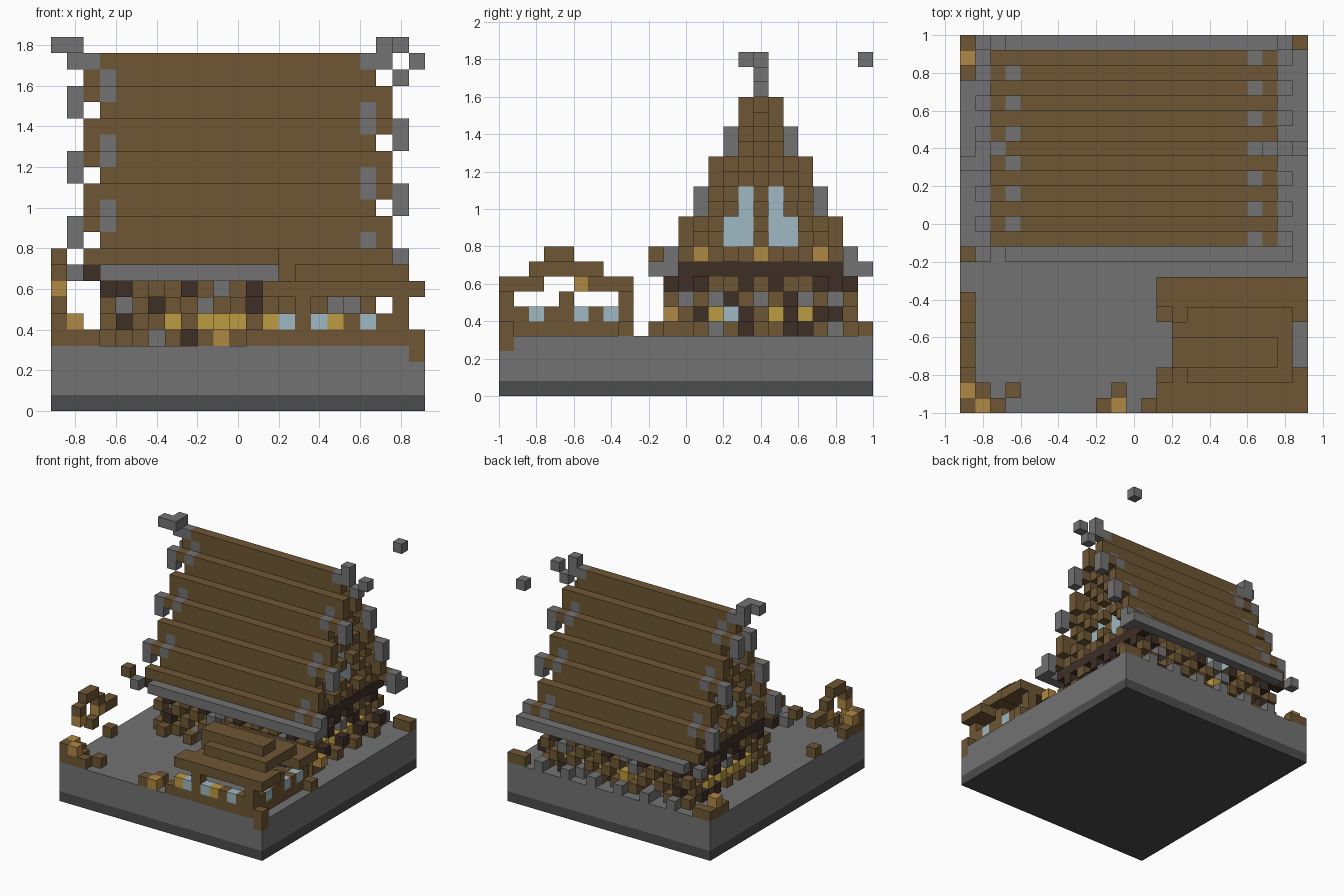
import bpy, bmesh
from mathutils import Vector

if "Cube" in bpy.data.objects:
    bpy.data.objects.remove(bpy.data.objects["Cube"])

V = 0.08                                   # edge of one block
ORIGIN = Vector((-0.92, -1.0, 0.0))
COLOURS = {
    "g": ("stone_grey", (0.17, 0.17, 0.17)),
    "s": ("dark_stone", (0.072, 0.072, 0.072)),
    "b": ("wood_brown", (0.156, 0.093, 0.034)),
    "d": ("dark_wood", (0.048, 0.028, 0.019)),
    "o": ("ochre_wood", (0.434, 0.25, 0.058)),
    "y": ("gold", (0.503, 0.328, 0.054)),
    "c": ("pale_glass", (0.342, 0.479, 0.539)),
}
KEYS = list(COLOURS)
MATS = []
for name, rgb in COLOURS.values():
    m = bpy.data.materials.new(name)
    m.use_nodes = True
    m.diffuse_color = (*rgb, 1)
    m.node_tree.nodes["Principled BSDF"].inputs["Base Color"].default_value = (*rgb, 1)
    MATS.append(m)


def build(name, cells):
    """Mesh the outer faces of a set of coloured blocks."""
    bm = bmesh.new()
    verts = {}

    def vert(p):
        if p not in verts:
            verts[p] = bm.verts.new(ORIGIN + Vector(p) * V)
        return verts[p]

    for cell, colour in cells.items():
        for axis in range(3):
            for side in (0, 1):
                near = list(cell)
                near[axis] += 2 * side - 1
                if tuple(near) in cells:
                    continue
                ring = []
                for u, w in ((0, 0), (1, 0), (1, 1), (0, 1)):
                    p = list(cell)
                    p[axis] += side
                    p[(axis + 1) % 3] += u
                    p[(axis + 2) % 3] += w
                    ring.append(vert(tuple(p)))
                face = bm.faces.new(ring if side else ring[::-1])
                face.material_index = KEYS.index(colour)
    me = bpy.data.meshes.new(name)
    bm.to_mesh(me)
    bm.free()
    for m in MATS:
        me.materials.append(m)
    ob = bpy.data.objects.new(name, me)
    bpy.context.collection.objects.link(ob)


def box(cells, colour, xs, ys, zs):
    """Fill inclusive block ranges with one colour."""
    for i in range(xs[0], xs[1] + 1):
        for j in range(ys[0], ys[1] + 1):
            for k in range(zs[0], zs[1] + 1):
                cells[i, j, k] = colour


# Ground slab
base = {}
box(base, "s", (0, 22), (0, 24), (0, 0))
box(base, "g", (0, 22), (0, 24), (1, 3))
box(base, "b", (22, 22), (0, 0), (3, 3))
build("ground_slab", base)

# Stepped main roof with grey patches near its ends
roof = {}
for n in range(7):
    for j in {11 + n, 23 - n}:
        for k in (8 + 2 * n, 9 + 2 * n):
            if k == 8:
                continue
            box(roof, "b", (3, 19), (j, j), (k, k))
            if k % 4 in (3, 0):
                roof[3, j, k] = "g"
            if k % 4 in (1, 2):
                roof[19, j, k] = "g"
build("main_roof", roof)

eaves = {}
for j in (10, 24):
    box(eaves, "g", (3, 20), (j, j), (8, 8))
build("roof_eaves", eaves)

# Staggered trim along both gable edges
trim = {}
for n in range(7):
    for j in {11 + n, 23 - n}:
        for k in (8 + 2 * n, 9 + 2 * n):
            if k % 4 != 2:
                trim[2, j, k] = "d" if k == 8 else "b"
            if k % 4 != 0:
                trim[20, j, k] = "b"
            if k % 4 in (2, 3):
                trim[1, j, k] = "g"
            elif k < 21:
                trim[21, j, k] = "g"
for j in (10, 24):
    trim[1, j, 8] = trim[21, j, 8] = "g"
trim[2, 17, 21] = trim[20, 17, 21] = "g"
build("gable_trim", trim)

# Ridge ornaments
ridge = dict.fromkeys([(1, 17, 22), (1, 16, 22), (0, 16, 22), (1, 17, 21),
                       (20, 17, 22), (22, 17, 21), (21, 24, 22)], "g")
build("ridge_ornaments", ridge)

# Gable walls with paired windows
gables = {}
for n in range(6):
    for k in (9 + 2 * n, 10 + 2 * n):
        for j in range(12 + n, 23 - n):
            off = abs(j - 17)
            glass = (off == 1 and 10 <= k <= 13) or (off == 2 and k in (10, 11))
            colour = "c" if glass else "b"
            if k == 9 and off % 4 == 0:
                colour = "o"
            for i, out in ((4, 3), (18, 19)):
                gables[i, j, k] = colour
                if not glass and (j + k) % 2:
                    gables[out, j, k] = colour
for i in (3, 19):
    box(gables, "d", (i, i), (11, 23), (8, 8))
build("gable_walls", gables)

# Patchwork lower walls, every other block standing out
LONG = {7: "ddbbbdbgbdbbbbddb", 6: "gbbdbbgbbdbbbbgdd",
        5: "ddbbybyyybybcbybd", 4: "bdbggdbgbdbggbdbb"}
SHORT = {7: "bddbbdbdbbddb", 6: "bgbgdbgbdgbgb",
         5: "obdycybycydbo", 4: "bdbgbdbddddgb"}
walls = {}
for k in LONG:
    for a, colour in enumerate(LONG[k]):
        i = 3 + a
        for j, out in ((12, 11), (22, 23)):
            if 4 <= i <= 18:
                walls[i, j, k] = colour
            if (i + k) % 2:
                walls[i, out, k] = colour
    for a, colour in enumerate(SHORT[k]):
        j = 11 + a
        for i, out in ((4, 3), (18, 19)):
            if 12 <= j <= 22:
                walls[i, j, k] = colour
            if (j + k) % 2:
                walls[out, j, k] = colour
build("lower_walls", walls)

# Loose blocks around the foot of the walls
foot = {}
for i in range(4, 20, 3):
    foot[i, 24, 4] = "g"
    foot[i, 10, 4] = "b"
for j in range(12, 24, 3):
    foot[20, j, 4] = "b"
    foot[20, j + 1, 5] = "d"
foot[21, 11, 5] = "o"
foot[20, 11, 4] = "b"
build("foot_blocks", foot)

# Porch: stepped roof, posts, low wall with glass blocks
porch_roof = {}
for ys in ((0, 1), (7, 8)):
    box(porch_roof, "b", (13, 22), ys, (7, 7))
for j in (2, 6):
    box(porch_roof, "b", (14, 22), (j, j), (7, 7))
box(porch_roof, "b", (14, 21), (2, 6), (8, 8))
box(porch_roof, "b", (14, 20), (3, 4), (9, 9))
del porch_roof[14, 2, 8], porch_roof[14, 6, 8]
build("porch_roof", porch_roof)

porch = {}
for j in (0, 8):
    box(porch, "b", (13, 22), (j, j), (4, 4))
box(porch, "b", (21, 21), (0, 8), (4, 4))
for a, colour in enumerate("ycbcybcbb"):
    porch[13 + a, 0, 5] = colour
for a, colour in enumerate("bbcbbcbcb"):
    porch[21, a, 5] = colour
for i, j in ((21, 0), (21, 4), (21, 8), (15, 0), (15, 8), (13, 8)):
    box(porch, "b", (i, i), (j, j), (5, 6))
porch[14, 2, 7] = "c"
porch[13, 2, 4] = porch[13, 6, 4] = porch[12, 0, 4] = "b"
build("porch_walls", porch)

# Broken fence at the front left and the yard corners
fence = dict.fromkeys([
    (0, 0, 4), (1, 0, 4), (0, 1, 4), (0, 2, 4), (2, 0, 4), (1, 1, 4), (3, 1, 4),
    (0, 3, 9), (0, 4, 9), (0, 5, 8), (0, 2, 8), (0, 6, 7), (0, 7, 7), (0, 4, 6),
    (0, 0, 5), (0, 7, 4), (0, 10, 9), (9, 0, 4), (10, 1, 4),
    (0, 24, 4), (1, 24, 4), (0, 22, 4), (0, 23, 4), (22, 24, 4), (21, 24, 4)], "b")
fence.update(dict.fromkeys([(1, 0, 5), (0, 1, 5), (0, 2, 7), (0, 5, 7),
                            (10, 0, 4), (0, 23, 5)], "o"))
build("yard_fence", fence)
